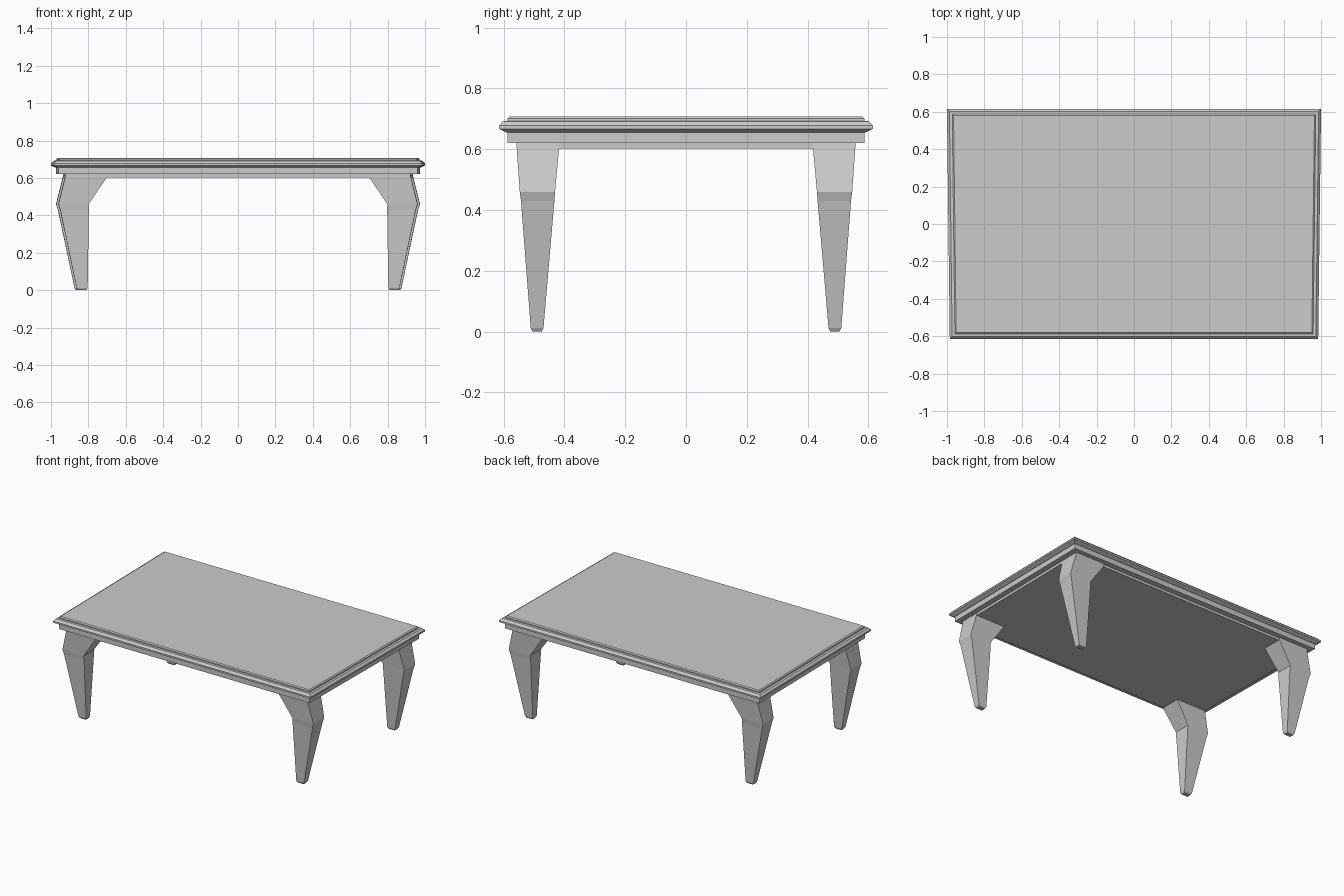
import bpy, bmesh

if "Cube" in bpy.data.objects:
    bpy.data.objects.remove(bpy.data.objects["Cube"])

EXTRA_X = 0.385  # how much longer the table is than deep, per side


def skew(x, y):
    # the front edge is slightly shorter than the back edge
    return x * (1 + 0.0075 * (y / 0.61 - 1))


def loft(name, rings):
    # skin a stack of four-cornered rings and cap both ends
    bm = bmesh.new()
    loops = [[bm.verts.new((skew(x, y), y, z)) for x, y, z in r] for r in rings]
    for a, b in zip(loops, loops[1:]):
        for i in range(4):
            j = (i + 1) % 4
            bm.faces.new((a[i], a[j], b[j], b[i]))
    bm.faces.new(loops[0])
    bm.faces.new(loops[-1])
    bmesh.ops.recalc_face_normals(bm, faces=bm.faces)
    mesh = bpy.data.meshes.new(name)
    bm.to_mesh(mesh)
    bm.free()
    obj = bpy.data.objects.new(name, mesh)
    bpy.context.collection.objects.link(obj)
    return obj


def box_ring(x0, x1, y0, y1, z):
    return [(x0, y0, z), (x1, y0, z), (x1, y1, z), (x0, y1, z)]


def slab(name, profile):
    # profile points: (half depth, height)
    return loft(name, [box_ring(-h - EXTRA_X, h + EXTRA_X, -h, h, z)
                       for h, z in profile])


# Moulded tabletop with apron below and recessed underside panel
slab("tabletop", [(0.55, 0.603), (0.55, 0.62), (0.588, 0.62), (0.588, 0.655),
                  (0.593, 0.656), (0.615, 0.667), (0.615, 0.678),
                  (0.602, 0.692), (0.587, 0.693), (0.587, 0.701),
                  (0.580, 0.707)])

# Leg sections: inner x, outer x, inner y, outer y, height
leg_sections = [
    (0.822, 0.868, 0.475, 0.505, 0.0),
    (0.815, 0.875, 0.469, 0.511, 0.012),
    (0.809, 0.964, 0.433, 0.543, 0.43),
    (0.810, 0.974, 0.431, 0.547, 0.46),
    (0.823, 0.970, 0.428, 0.549, 0.48),
    (0.712, 0.938, 0.418, 0.557, 0.603),
    (0.712, 0.935, 0.418, 0.557, 0.622),
]
for sx, side in ((-1, "left"), (1, "right")):
    for sy, end in ((-1, "front"), (1, "back")):
        loft(f"{end}_{side}_leg",
             [box_ring(sx * xi, sx * xo, sy * yi, sy * yo, z)
              for xi, xo, yi, yo, z in leg_sections[:4] + leg_sections[5:]])
